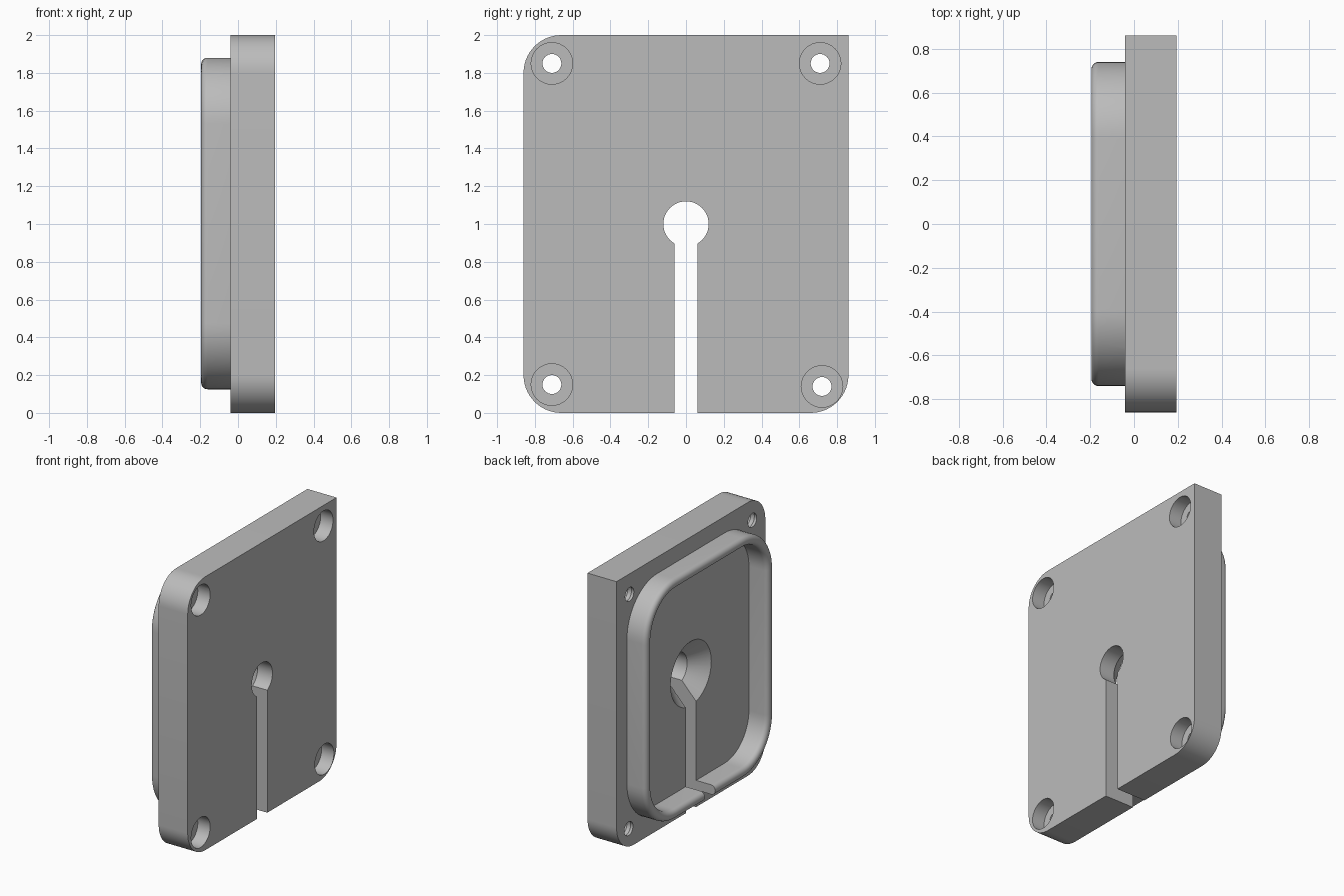
import bpy, bmesh, math

if "Cube" in bpy.data.objects:
    bpy.data.objects.remove(bpy.data.objects["Cube"])

X_BACK, X_FACE = -0.04, 0.195      # plate thickness range
X_RIM = -0.195                     # crest of the raised rim

grey = bpy.data.materials.new("plain grey")
grey.diffuse_color = (0.5, 0.5, 0.5, 1)
grey.use_nodes = True
grey.node_tree.nodes["Principled BSDF"].inputs["Base Color"].default_value = grey.diffuse_color


def rounded_rect(y0, y1, z0, z1, radii, n=14):
    """Outline in y/z; radii order: +y top, -y top, -y bottom, +y bottom."""
    pts = []
    corners = [(y1, z1, -1, -1), (y0, z1, 1, -1), (y0, z0, 1, 1), (y1, z0, -1, 1)]
    for i, ((y, z, sy, sz), r) in enumerate(zip(corners, radii)):
        if r == 0:
            pts.append((y, z))
            continue
        for k in range(n + 1):
            a = math.pi / 2 * (i + k / n)
            pts.append((y + sy * r + r * math.cos(a), z + sz * r + r * math.sin(a)))
    return pts


def circle(cy, cz, r, n=48):
    return [(cy + r * math.cos(2 * math.pi * k / n), cz + r * math.sin(2 * math.pi * k / n))
            for k in range(n)]


def loft(name, sections, ring=False):
    """Skin a list of (x, outline) sections; ring joins last to first."""
    bm = bmesh.new()
    loops = [[bm.verts.new((x, y, z)) for y, z in pts] for x, pts in sections]
    pairs = list(zip(loops, loops[1:]))
    if ring:
        pairs.append((loops[-1], loops[0]))
    else:
        bm.faces.new(loops[0])
        bm.faces.new(loops[-1])
    for a, b in pairs:
        for i in range(len(a)):
            j = (i + 1) % len(a)
            bm.faces.new((a[i], a[j], b[j], b[i]))
    bmesh.ops.recalc_face_normals(bm, faces=bm.faces)
    me = bpy.data.meshes.new(name)
    bm.to_mesh(me)
    bm.free()
    me.materials.append(grey)
    ob = bpy.data.objects.new(name, me)
    bpy.context.collection.objects.link(ob)
    return ob


def combine(target, tool, operation):
    """Apply a boolean and discard the tool."""
    mod = target.modifiers.new(operation, 'BOOLEAN')
    mod.operation, mod.object, mod.solver = operation, tool, 'EXACT'
    bpy.context.view_layer.objects.active = target
    bpy.ops.object.modifier_apply(modifier=mod.name)
    bpy.data.objects.remove(tool)


# plate with one square corner
outline = rounded_rect(-0.86, 0.86, 0, 2, (0, 0.2, 0.2, 0.2))
plate = loft("cover_plate", [(X_BACK, outline), (X_FACE, outline)])

# raised rim with a rounded crest, swept round a rounded rectangle
WALL, R = 0.07, 0.034
profile = [(0, X_BACK + 0.02)]
profile += [(R - R * math.cos(a), X_RIM + R - R * math.sin(a))
            for a in [math.pi / 2 * k / 6 for k in range(7)]]
profile += [(WALL - d, x) for d, x in reversed(profile)]
rim = loft("rim", [(x, rounded_rect(-0.74 + d, 0.74 - d, 0.125 + d, 1.88 - d, [0.35 - d] * 4))
                   for d, x in profile], ring=True)
combine(plate, rim, 'UNION')

# central hole, flared on the rim side
combine(plate, loft("centre_cutter", [(-0.06, circle(0, 1, 0.255)), (0.075, circle(0, 1, 0.12)),
                                      (0.3, circle(0, 1, 0.12))]), 'DIFFERENCE')

# slot from the central hole down through the rim and bottom edge
slot = [(-0.06, -0.1), (0.06, -0.1), (0.06, 1), (-0.06, 1)]
combine(plate, loft("slot_cutter", [(-0.3, slot), (0.3, slot)]), 'DIFFERENCE')

# threaded screw holes with counterbores
for cy, cz in [(-0.71, 1.85), (0.71, 1.85), (-0.71, 0.15), (0.72, 0.14)]:
    steps = [(-0.06, 0.05)]
    for k in range(4):
        x = X_BACK + 0.012 + 0.03 * k
        steps += [(x, 0.05), (x + 0.012, 0.057), (x + 0.024, 0.05)]
    steps += [(0.095, 0.05), (0.095, 0.11), (0.25, 0.11)]
    combine(plate, loft("screw_cutter", [(x, circle(cy, cz, r, 32)) for x, r in steps]),
            'DIFFERENCE')

bpy.ops.object.select_all(action='DESELECT')
plate.select_set(True)
bpy.context.view_layer.objects.active = plate
bpy.ops.object.shade_smooth_by_angle(angle=math.radians(30))
